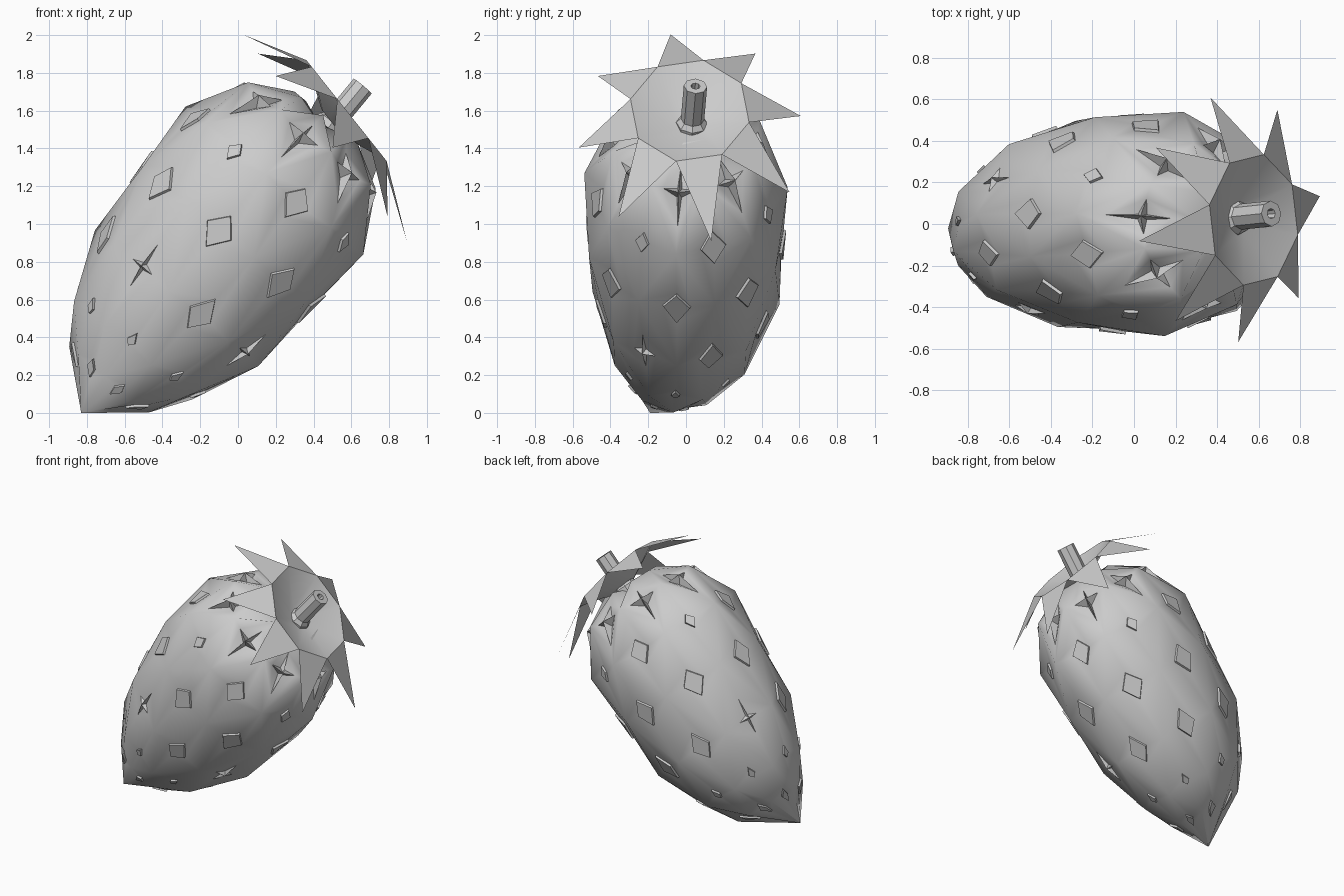
import bpy, bmesh
from math import sin, cos, radians
from mathutils import Vector

if "Cube" in bpy.data.objects:
    bpy.data.objects.remove(bpy.data.objects["Cube"])

grey = bpy.data.materials.new("plain grey")
grey.use_nodes = True
GREY = (0.6, 0.6, 0.6, 1)
grey.diffuse_color = GREY
grey.node_tree.nodes["Principled BSDF"].inputs["Base Color"].default_value = GREY

TIP = Vector((-0.83, 0, 0))
AXIS = Vector((0.64, 0, 0.77)).normalized()
DOWN = Vector((0.77, 0, -0.64)).normalized()
BACK = Vector((0, 1, 0))


def finish(bm, name, angle):
    mesh = bpy.data.meshes.new(name)
    bm.to_mesh(mesh)
    bm.free()
    mesh.materials.append(grey)
    obj = bpy.data.objects.new(name, mesh)
    bpy.context.collection.objects.link(obj)
    bpy.ops.object.select_all(action="DESELECT")
    obj.select_set(True)
    bpy.context.view_layer.objects.active = obj
    bpy.ops.object.shade_smooth_by_angle(angle=radians(angle))


def body_point(t, r, shift, deg):
    a = radians(deg)
    return TIP + AXIS * t + DOWN * r * sin(a) + BACK * (shift - 0.88 * r * cos(a))


# Fruit body: staggered rings (height, radius, sideways shift) joined into diamonds
RINGS = [(0.23, 0.275, -0.045), (0.43, 0.425, -0.02), (0.79, 0.565, 0), (1.22, 0.61, 0),
         (1.6, 0.615, 0), (1.91, 0.46, 0), (2.03, 0.22, 0)]
bm = bmesh.new()
rings = [[bm.verts.new(body_point(*ring, 17 + 22.5 * (k % 2 == 0) + 45 * j))
          for j in range(8)] for k, ring in enumerate(RINGS)]
bottom = bm.verts.new(TIP - BACK * 0.19)
top = bm.verts.new(TIP + AXIS * 1.98)
diamonds = {}
for k in range(len(rings)):
    for j in range(8):
        n = (j + 1 - k % 2) % 8
        low = rings[k - 1][n] if k else bottom
        high = rings[k + 1][n] if k + 1 < len(rings) else top
        diamonds[k, j] = bm.faces.new((low, rings[k][(j + 1) % 8], high, rings[k][j]))
bmesh.ops.recalc_face_normals(bm, faces=bm.faces)


# Seeds: each diamond is inset, then raised
def inset(face, along, across, lift):
    centre, normal = face.calc_center_median(), face.normal.copy()
    new = bmesh.ops.extrude_discrete_faces(bm, faces=[face])["faces"][0]
    for v in new.verts:
        d = v.co - centre
        t = AXIS * d.dot(AXIS)
        v.co = centre + t * along + (d - t) * across + normal * lift
    return new


# Star seeds: the inset edges are pinched inwards and the middle is raised
def star(face, size, lift, pinch, sink):
    base = inset(face, size, size, 0)
    base.normal_update()
    centre, normal = base.calc_center_median(), base.normal.copy()
    for edge in list(base.edges):
        middle = bmesh.utils.edge_split(edge, edge.verts[0], 0.5)[1]
        middle.co = centre + (middle.co - centre) * pinch - normal * sink
    peak = bmesh.ops.poke(bm, faces=[base])["verts"][0]
    peak.co = centre + normal * lift


SIZES = [(0.2, 0.25), (0.14, 0.16), (0.27, 0.34), (0.26, 0.36), (0.27, 0.34)]
for (k, j), face in diamonds.items():
    if k == 6:
        continue
    if k == 5:
        star(face, 0.55, 0.05, 0.28, 0.02)
    elif k == 2 and j in (0, 4, 6):
        star(face, 0.34, 0.025, 0.25, 0.005)
    else:
        along, across = SIZES[k]
        if k == 4 and j % 2 == 0:
            along, across = along * 0.6, across * 0.55
        base = inset(face, along, across, 0)
        base.normal_update()
        inset(base, 0.95, 0.95, 0.014)
finish(bm, "fruit_body", 55)

# Leaf crown: dished octagon with eight pointed leaves folding back
CROWN = Vector((0.575, 0.02, 1.6))
OUT = Vector((0.78, 0, 0.62)).normalized()
SLOPE = Vector((0.62, 0, -0.78)).normalized()


def crown_point(deg, r, out):
    a = radians(deg)
    return CROWN + SLOPE * r * cos(a) + BACK * 0.92 * r * sin(a) + OUT * out


bm = bmesh.new()
rim, hub = [[bm.verts.new(crown_point(32 + 45 * j, r, out)) for j in range(8)]
            for r, out in ((0.35, 0), (0.09, -0.1))]
bm.faces.new(hub)
for j in range(8):
    bm.faces.new((rim[j - 1], rim[j], hub[j], hub[j - 1]))
    a = radians(45 * j)
    reach = 0.678 + 0.04 * cos(a) + 0.03 * cos(2 * a)
    point = bm.verts.new(crown_point(45 * j + 9.5, reach, -0.18))
    bm.faces.new((rim[j], rim[j - 1], point))
bmesh.ops.recalc_face_normals(bm, faces=bm.faces)
finish(bm, "leaf_crown", 25)

# Stem: eight-sided stalk with a flared foot and a hollow end
FOOT = Vector((0.47, 0.03, 1.5))
STALK = Vector((0.66, 0.05, 1.73)) - FOOT
side = STALK.cross(BACK).normalized()
up = STALK.cross(side).normalized()
bm = bmesh.new()
loops = []
for f, r in ((0.02, 0.085), (0.15, 0.085), (0.24, 0.062), (1, 0.062), (1, 0.025), (0.8, 0.02)):
    loops.append([bm.verts.new(FOOT + STALK * f + (side * cos(radians(45 * j))
                  + up * sin(radians(45 * j))) * r) for j in range(8)])
for lower, upper in zip(loops, loops[1:]):
    for j in range(8):
        i = (j + 1) % 8
        bm.faces.new((lower[j], lower[i], upper[i], upper[j]))
bm.faces.new(loops[0])
bm.faces.new(loops[-1])
bmesh.ops.recalc_face_normals(bm, faces=bm.faces)
finish(bm, "stem", 30)
